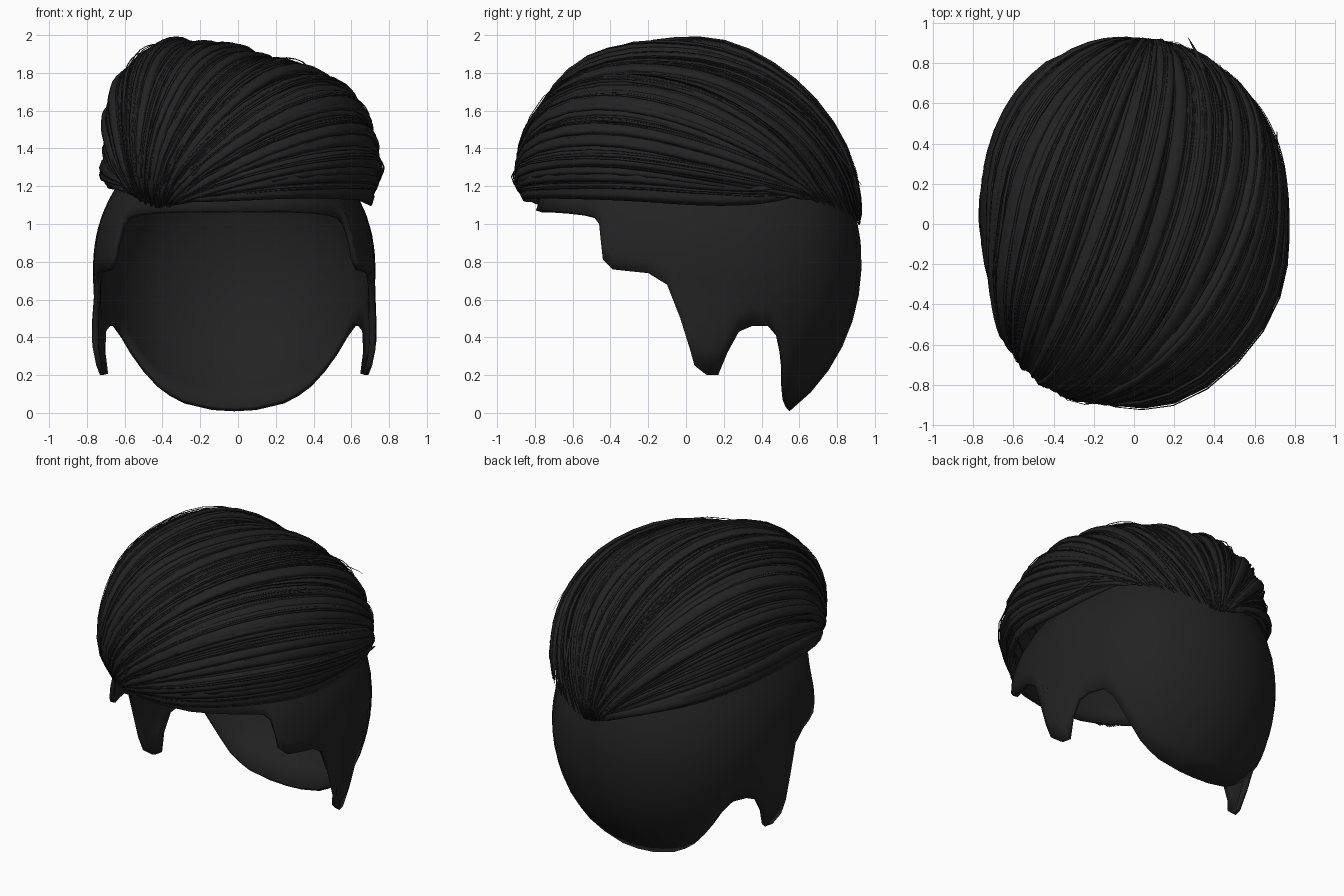
import bpy, bmesh, math, random
from mathutils import Vector as V

if "Cube" in bpy.data.objects:
    bpy.data.objects.remove(bpy.data.objects["Cube"])

random.seed(4)
mat = bpy.data.materials.new("dark_hair")
mat.diffuse_color = (0.016, 0.016, 0.016, 1)
mat.use_nodes = True
mat.node_tree.nodes["Principled BSDF"].inputs["Base Color"].default_value = mat.diffuse_color


def finish(bm, name):
    me = bpy.data.meshes.new(name)
    bm.to_mesh(me)
    bm.free()
    for p in me.polygons:
        p.use_smooth = True
    me.materials.append(mat)
    ob = bpy.data.objects.new(name, me)
    bpy.context.collection.objects.link(ob)
    return ob


def clamp(v):
    return min(1, max(0, v))


# ---- scalp shell: rounded head shape cut along the hairline ----
C = V((0, 0.05, 0.8))
N = 2.2


def head_width(y, z):
    t = max(0, z - 0.6)
    sideburn_flare = 1 + 0.16 * clamp((.6 - z) / .4) * clamp((.4 - y) / .25)
    return 0.75 * max(0.7, 1 - 0.5 * t ** 3) * sideburn_flare


def rho(y, z):
    return math.hypot((y - C.y) / 0.88, (z - C.z) / 0.96)


def head_point(d):
    lo, hi = 0.2, 2.0
    for _ in range(30):
        m = (lo + hi) / 2
        p = C + d * m
        f = abs(p.x / head_width(p.y, p.z)) ** N + rho(p.y, p.z) ** N
        lo, hi = (m, hi) if f < 1 else (lo, m)
    return C + d * lo


# hairline (y, z) on one side, forehead to nape
hairline = [(-.77, 1.07), (-.72, 1.07), (-.64, 1.065), (-.55, 1.055), (-.49, 1.04),
            (-.46, 1.0), (-.45, .9), (-.44, .81), (-.39, .76), (-.3, .75), (-.2, .74),
            (-.1, .68), (-.03, .5), (.02, .34), (.045, .25), (.11, .2), (.17, .2),
            (.22, .32), (.28, .43), (.35, .46), (.44, .46), (.49, .4), (.51, .31),
            (.52, .22), (.52, .14), (.525, .09), (.53, .05), (.545, .015)]
half = []
for y, z in hairline:
    x = head_width(y, z) * max(0, 1 - rho(y, z) ** N) ** (1 / N)
    half.append(V((x, y, z)))
loop = [V((0, -.79, 1.07))] + half + [V((0, .55, .005))]
loop += [V((-p.x, p.y, p.z)) for p in reversed(half)]

bm = bmesh.new()
ROWS = 16
pole = bm.verts.new(head_point(V((0, 0, 1))))
cols = []
for p in loop:
    d = (p - C).normalized()
    ang = math.acos(d.z)
    flat = V((d.x, d.y, 0)).normalized()
    cols.append([bm.verts.new(head_point(flat * math.sin(ang * k / ROWS)
                                         + V((0, 0, math.cos(ang * k / ROWS)))))
                 for k in range(1, ROWS + 1)])
for a, b in zip(cols, cols[1:] + cols[:1]):
    bm.faces.new((pole, a[0], b[0]))
    for k in range(ROWS - 1):
        bm.faces.new((a[k], a[k + 1], b[k + 1], b[k]))
bm.normal_update()
for f in bm.faces:
    if f.normal.dot(f.calc_center_median() - C) < 0:
        f.normal_flip()
scalp = finish(bm, "scalp_shell")
scalp.location.x = -0.02
mod = scalp.modifiers.new("thickness", 'SOLIDIFY')
mod.thickness = 0.03
mod.offset = -1

# ---- swept hair: locks fan from the front left over a dome to the back ----
D = V((0, 0, 1.05))
starts = [(0, (-.64, -.6, 1.2)), (.3, (-.57, -.73, 1.14)), (.6, (-.48, -.84, 1.1)),
          (1, (-.36, -.86, 1.12))]
mids = [(0, (-.69, .1, 1.25)), (.1, (-.72, .05, 1.46)), (.2, (-.66, 0, 1.72)),
        (.3, (-.45, -.05, 1.95)), (.42, (-.15, -.05, 1.99)), (.54, (.12, -.05, 1.92)),
        (.66, (.38, -.05, 1.84)), (.76, (.6, -.05, 1.73)), (.87, (.72, -.05, 1.45)),
        (1, (.73, -.08, 1.17))]
ends = [(0, (-.03, .91, 1.05)), (.2, (.05, .93, 1.02)), (.62, (.13, .93, 1.01)),
        (.74, (.48, .78, 1.1)), (1, (.62, .66, 1.17))]


def sample(keys, t):
    for (t0, a), (t1, b) in zip(keys, keys[1:]):
        if t <= t1:
            return V(a).lerp(V(b), (t - t0) / (t1 - t0))
    return V(keys[-1][1])


def on_dome(p):
    q = p - D
    rx = 0.75 if q.x > 0 else 0.71
    rz = 0.93 - 0.22 * max(0, q.x + 0.25)
    # fuller quiff at the front, boxier front left, flatter front right
    e = 2.35 if q.y < 0 else 1.95
    yz = (abs(q.y / 0.925) ** e + abs(q.z / rz) ** e) ** (2 / e)
    n = 2.2 + 1.6 * (q.z / rz) ** 2 / max((q.y / .925) ** 2 + (q.z / rz) ** 2, 1e-6)
    if q.y < 0:
        n += (.7 if q.x < 0 else -.5) * clamp(4 * abs(q.x * q.y))
    k = (abs(q.x / rx) ** n + yz ** (n / 2)) ** (1 / n)
    r = D + q / k
    # tuck the lower edge against the scalp
    t = clamp((1.33 - r.z) / .22) * clamp((.6 - r.y) / .4)
    r.x *= 1 - .07 * t * t
    r.y *= 1 - .09 * t * t
    return r


def lock(bm, t, width, depth, flick=0.0, stop=1.0, segs=22):
    def jit():
        return V([random.uniform(-.02, .02) for _ in range(3)])
    s = sample(starts, t) + jit()
    e = sample(ends, t) + jit()
    bulge = sample(mids, t) - (s + e) / 2
    clump = .013 * math.sin(t * 95) + .01 * math.sin(t * 41 + 1) - .006
    pts = []
    for i in range(segs + 1):
        th = math.pi * stop * i / segs
        p = on_dome(s.lerp(e, (1 - math.cos(th)) / 2) + bulge * math.sin(th))
        u = i / segs
        scale = 1 + (depth + clump) * math.sin(math.pi * u) ** .5 - .03 * max(0, 1 - u / .12)
        scale += flick * max(0, (u - .8) / .2) ** 2
        pts.append(D + (p - D) * scale)
    rings = []
    for i, p in enumerate(pts):
        u = i / segs
        tan = (pts[min(i + 1, segs)] - pts[max(i - 1, 0)]).normalized()
        side = tan.cross(p - D).normalized()
        nor = side.cross(tan)
        w = width * (.12 + .88 * math.sin(math.pi * u) ** .7) * (1 if i < segs else .3)
        rings.append([bm.verts.new(p + side * w * math.cos(a) + nor * min(w * .4, .02) * math.sin(a))
                      for a in [math.tau * k / 6 for k in range(6)]])
    for a, b in zip(rings, rings[1:]):
        for k in range(6):
            bm.faces.new((a[k], a[(k + 1) % 6], b[(k + 1) % 6], b[k]))
    bm.faces.new(rings[0][::-1])
    bm.faces.new(rings[-1])


def hair(name, count, wmin, wmax, dmin, dmax, flicks=0):
    bm = bmesh.new()
    for i in range(count):
        t = clamp((i + random.uniform(-.3, .3)) / (count - 1))
        w, d = random.uniform(wmin, wmax), random.uniform(dmin, dmax)
        if t > .6 and random.random() < flicks:
            lock(bm, t, w, d, random.uniform(.02, .09), random.uniform(.78, .97))
        else:
            lock(bm, t, w, d)
    bmesh.ops.recalc_face_normals(bm, faces=bm.faces)
    finish(bm, name)


hair("under_locks", 44, .05, .07, -.05, -.02)
hair("main_locks", 100, .022, .045, -.025, .005, .12)
hair("fine_strands", 120, .005, .011, -.01, .02, .06)
